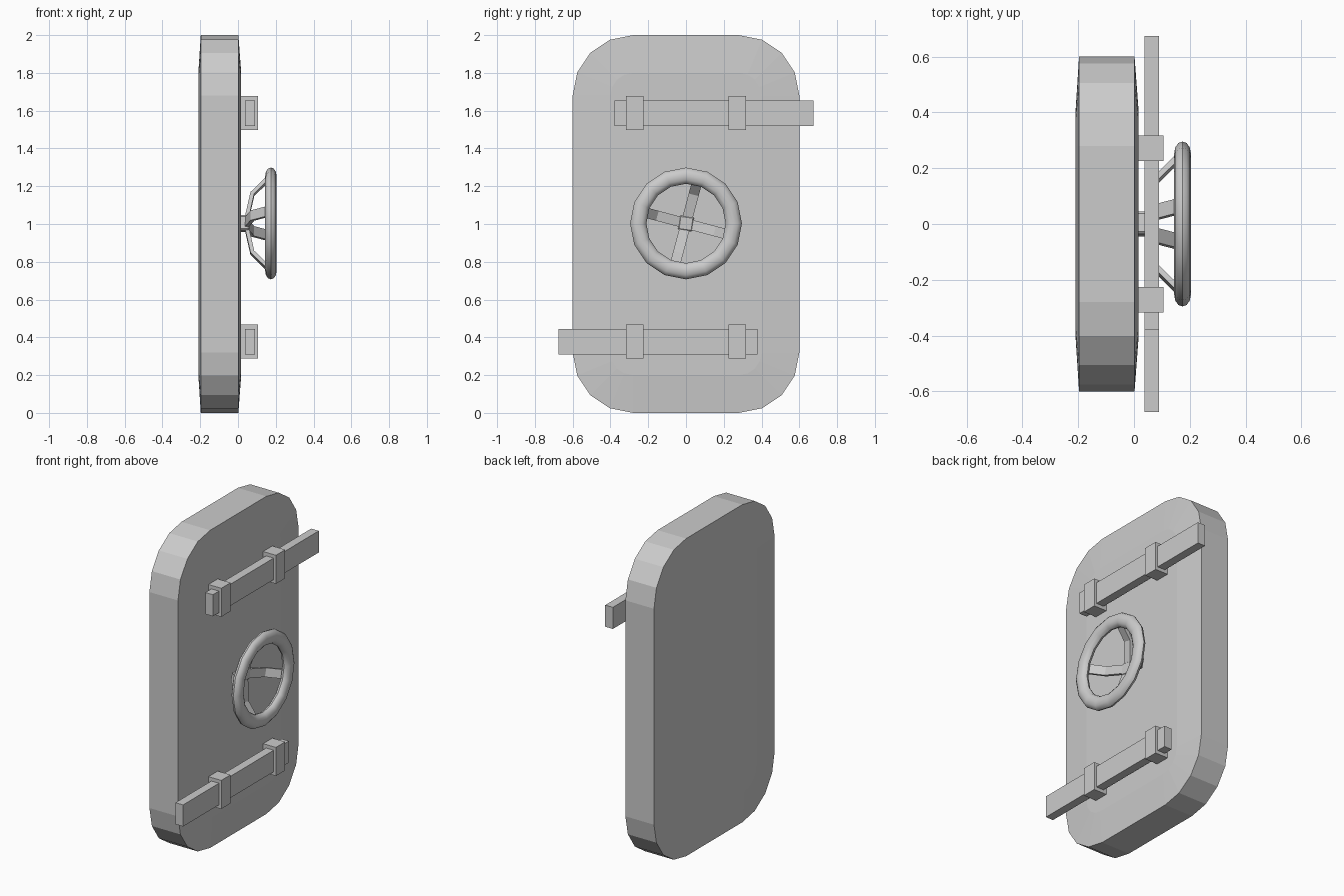
import bpy, bmesh
from math import sin, cos, pi, radians
from mathutils import Matrix, Vector

if "Cube" in bpy.data.objects:
    bpy.data.objects.remove(bpy.data.objects["Cube"])


def finish(bm, name):
    bmesh.ops.recalc_face_normals(bm, faces=bm.faces)
    me = bpy.data.meshes.new(name)
    bm.to_mesh(me)
    bm.free()
    ob = bpy.data.objects.new(name, me)
    bpy.context.collection.objects.link(ob)
    return ob


def box(name, lo, hi):
    lo, hi = Vector(lo), Vector(hi)
    bm = bmesh.new()
    bmesh.ops.create_cube(bm, size=1)
    for v in bm.verts:
        v.co = (lo + hi) / 2 + v.co * (hi - lo)
    return finish(bm, name)


def rounded_outline(inset, x, segs=4):
    """Rounded rectangle in the YZ plane, shrunk by inset."""
    r = 0.32 - inset
    pts = []
    for k, (sy, sz) in enumerate([(1, 1), (-1, 1), (-1, -1), (1, -1)]):
        for i in range(segs + 1):
            a = pi / 2 * (k + i / segs)
            pts.append((x, sy * 0.28 + r * cos(a), 1 + sz * 0.68 + r * sin(a)))
    return pts


# Door slab: rounded slab with slightly domed front and back
bm = bmesh.new()
rings = [[bm.verts.new(p) for p in rounded_outline(i, x)]
         for i, x in [(0.2, -0.21), (0, -0.197), (0, 0.002), (0.2, 0.017)]]
for a, b in zip(rings, rings[1:]):
    n = len(a)
    for i in range(n):
        bm.faces.new((a[i], a[(i + 1) % n], b[(i + 1) % n], b[i]))
bm.faces.new(rings[0])
bm.faces.new(rings[-1])
finish(bm, "door_slab")

# Locking bars with their brackets, sliding to opposite sides
for label, side, z in [("upper", 1, 1.587), ("lower", -1, 0.377)]:
    y0, y1 = sorted((-0.378 * side, 0.675 * side))
    box(label + "_bar", (0.037, y0, z - 0.068), (0.09, y1, z + 0.068))
    for s in (-1, 1):
        box(label + "_bracket", (0.0, s * 0.272 - 0.046, z - 0.09),
            (0.106, s * 0.272 + 0.046, z + 0.09))

# Wheel rim: torus flattened along the door normal
bpy.ops.mesh.primitive_torus_add(major_segments=16, minor_segments=12,
                                 major_radius=0.253, minor_radius=0.043)
rim = bpy.context.object
rim.name = "wheel_rim"
rim.data.transform(Matrix.Translation((0.174, 0, 1.003))
                   @ Matrix.Rotation(pi / 2, 4, 'Y')
                   @ Matrix.Diagonal((1, 1, 0.7, 1)))
bpy.ops.object.shade_smooth_by_angle(angle=radians(35))

# Wheel spokes: bent strap swept outward to the rim, four times around
path = [(0.02, 0.034), (0.165, 0.066), (0.25, 0.15)]
for k in range(4):
    bm = bmesh.new()
    profile = path + [(r - 0.008, x + 0.02) for r, x in reversed(path)]
    face = bm.faces.new([bm.verts.new((x, -0.027, r)) for r, x in profile])
    ext = bmesh.ops.extrude_face_region(bm, geom=[face])
    verts = [g for g in ext["geom"] if isinstance(g, bmesh.types.BMVert)]
    bmesh.ops.translate(bm, verts=verts, vec=(0, 0.054, 0))
    turn = Matrix.Rotation(k * pi / 2 - radians(15), 4, 'X')
    bmesh.ops.transform(bm, matrix=Matrix.Translation((0, 0, 1.003)) @ turn,
                        verts=bm.verts)
    finish(bm, "wheel_spoke")

# Hub joining the spokes to the door
hub = box("wheel_hub", (0.0, -0.04, -0.04), (0.062, 0.04, 0.04))
hub.data.transform(Matrix.Translation((0, 0, 1.003))
                   @ Matrix.Rotation(radians(-8), 4, 'X'))
bev = hub.modifiers.new("bevel", 'BEVEL')
bev.width = 0.008
bev.segments = 1
